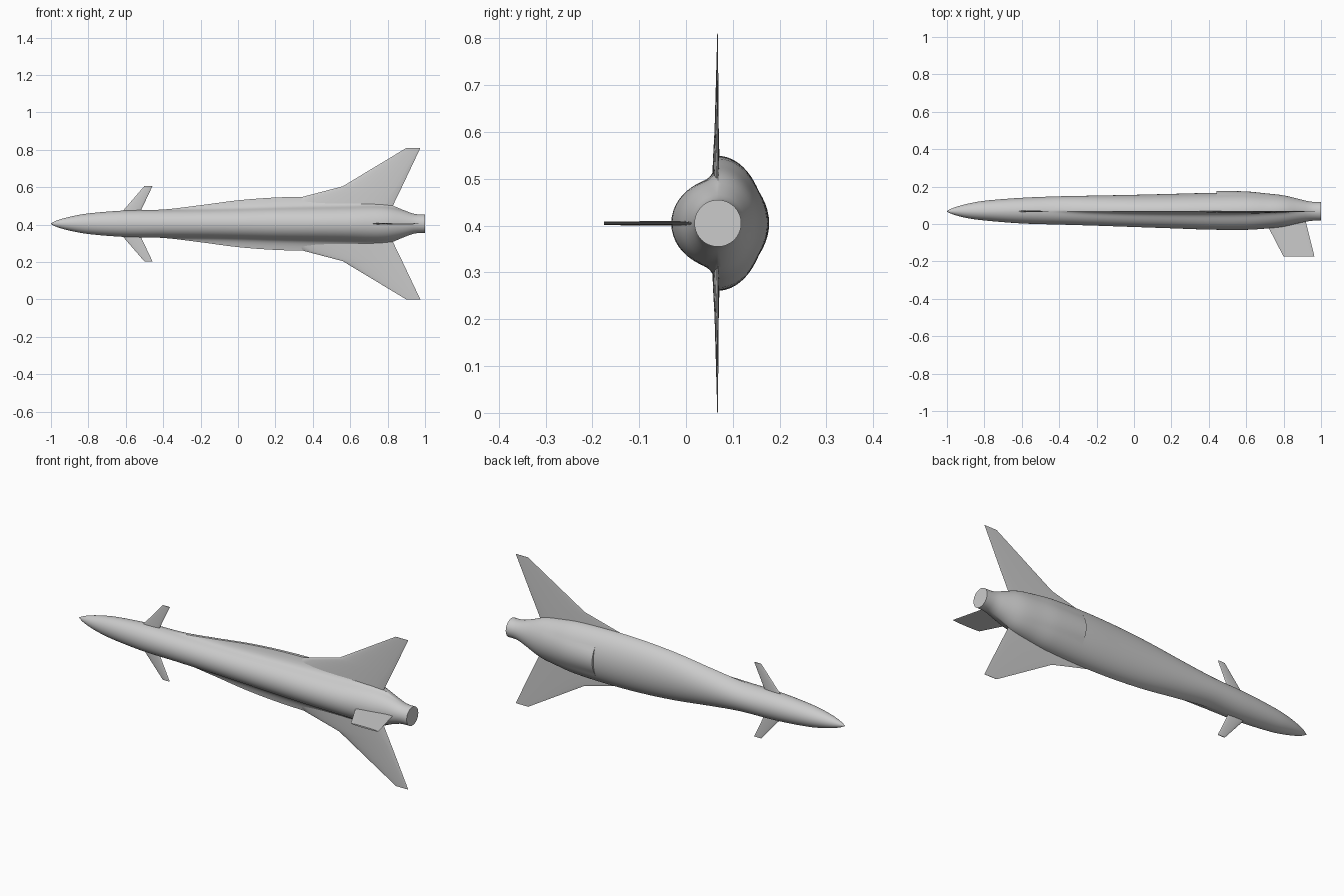
import bpy, bmesh, math

cube = bpy.data.objects.get("Cube")
if cube:
    bpy.data.objects.remove(cube)

grey = bpy.data.materials.new("light_grey")
grey.use_nodes = True
colour = (0.6, 0.6, 0.6, 1)
grey.diffuse_color = colour
grey.node_tree.nodes["Principled BSDF"].inputs["Base Color"].default_value = colour

AXIS_Y, AXIS_Z = 0.068, 0.405


def loft(name, rings):
    """Skin a list of closed rings, cap both ends and shade smooth."""
    bm = bmesh.new()
    loops = [[bm.verts.new(p) for p in ring] for ring in rings]
    for a, b in zip(loops, loops[1:]):
        n = len(a)
        for i in range(n):
            j = (i + 1) % n
            bm.faces.new((a[i], a[j], b[j], b[i]))
    bm.faces.new(loops[0])
    bm.faces.new(loops[-1])
    bmesh.ops.recalc_face_normals(bm, faces=bm.faces)
    mesh = bpy.data.meshes.new(name)
    bm.to_mesh(mesh)
    bm.free()
    mesh.materials.append(grey)
    obj = bpy.data.objects.new(name, mesh)
    bpy.context.collection.objects.link(obj)
    bpy.ops.object.select_all(action="DESELECT")
    bpy.context.view_layer.objects.active = obj
    obj.select_set(True)
    bpy.ops.object.shade_smooth_by_angle(angle=math.radians(35))
    return obj


# Fuselage stations: x, belly half width, spine half width, spine height, belly depth
STATIONS = [
    (-1, .002, .002, .002, .002),
    (-.97, .017, .017, .016, .017),
    (-.9, .037, .037, .035, .038),
    (-.8, .055, .055, .049, .056),
    (-.6, .071, .07, .065, .072),
    (-.4, .076, .072, .071, .08),
    (-.2, .099, .075, .077, .084),
    (0, .125, .08, .084, .088),
    (.2, .14, .086, .091, .093),
    (.4, .144, .09, .098, .098),
    (.6, .138, .093, .099, .099),
    (.7, .125, .095, .093, .092),
    (.8, .107, .09, .082, .083),
    (.88, .075, .072, .064, .066),
    (.94, .053, .053, .052, .052),
    (.965, .05, .05, .05, .05),
    (1, .05, .05, .05, .05),
]


def slope(i, k):
    a, b = STATIONS[max(i - 1, 0)], STATIONS[min(i + 1, len(STATIONS) - 1)]
    return (b[k] - a[k]) / (b[0] - a[0])


def sample(x):
    """Smooth Hermite blend between neighbouring stations."""
    i = max(n for n in range(len(STATIONS) - 1) if STATIONS[n][0] <= x)
    a, b = STATIONS[i], STATIONS[i + 1]
    h = b[0] - a[0]
    t = (x - a[0]) / h
    return [a[k] * (1 + 2 * t) * (1 - t) ** 2 + b[k] * t * t * (3 - 2 * t)
            + h * t * (1 - t) * (slope(i, k) * (1 - t) - slope(i + 1, k) * t)
            for k in range(1, 5)]


STEP_X = 0.44


def fuselage_ring(x, steps=16):
    wide, narrow, spine, belly = sample(x)
    step = 0.011 * max(0, (0.88 - x) / (0.88 - STEP_X)) if x > STEP_X else 0
    half = []
    # Rounded spine that flares out into the belly edge
    for i in range(steps + 1):
        t = math.pi / 2 * (1 - i / steps) ** 1.6
        w = narrow * math.cos(t) + (wide - narrow) * (1 - math.sin(t)) ** 9
        half.append((-spine * math.sin(t), w))
    # Elliptical belly with a shallow raised panel behind the step
    for i in range(1, steps + 1):
        t = math.pi / 2 * i / steps
        w = wide * math.cos(t)
        half.append((belly * math.sin(t) + step * max(0, 1 - (w / 0.07) ** 2), w))
    ring = half + [(y, -w) for y, w in half[-2:0:-1]]
    return [(x, AXIS_Y + y, AXIS_Z + w) for y, w in ring]


xs = [-1 + i / 48 for i in range(97)] + [-.995, -.987, STEP_X - .0002, STEP_X + .0002]
loft("fuselage", [fuselage_ring(x) for x in sorted(xs)])


def blade(name, stations, place, upper=1.0, lower=1.0):
    """Thin lifting surface; stations are span, leading x, trailing x, half thickness."""
    rings, n = [], 10
    for span, lead, trail, thick in stations:
        ring = []
        for i in range(2 * n):
            a = math.pi * i / n
            side = upper if a < math.pi else lower
            f = (1 - math.cos(a)) / 2
            ring.append(place(lead + (trail - lead) * f, span, thick * side * math.sin(a)))
        rings.append(ring)
    return loft(name, rings)


# Mirrored wings and canards
WING = [(.05, .2, .806, .014), (.145, .35, .851, .01),
        (.2, .56, .878, .007), (.405, .9, .975, .0012)]
CANARD = [(.04, -.64, -.54, .005), (.075, -.61, -.517, .005), (.202, -.5, -.457, .002)]
for side, s in (("upper", 1), ("lower", -1)):
    def place(x, span, t, s=s):
        return (x, AXIS_Y - t, AXIS_Z + s * span)
    blade(side + "_wing", WING, place, upper=1, lower=.25)
    blade(side + "_canard", CANARD, place)

# Tail fin
FIN = [(-.05, .63, .885, .005), (.04, .695, .915, .005), (.243, .8, .965, .004)]
blade("tail_fin", FIN, lambda x, span, t: (x, AXIS_Y - span, AXIS_Z + t))
